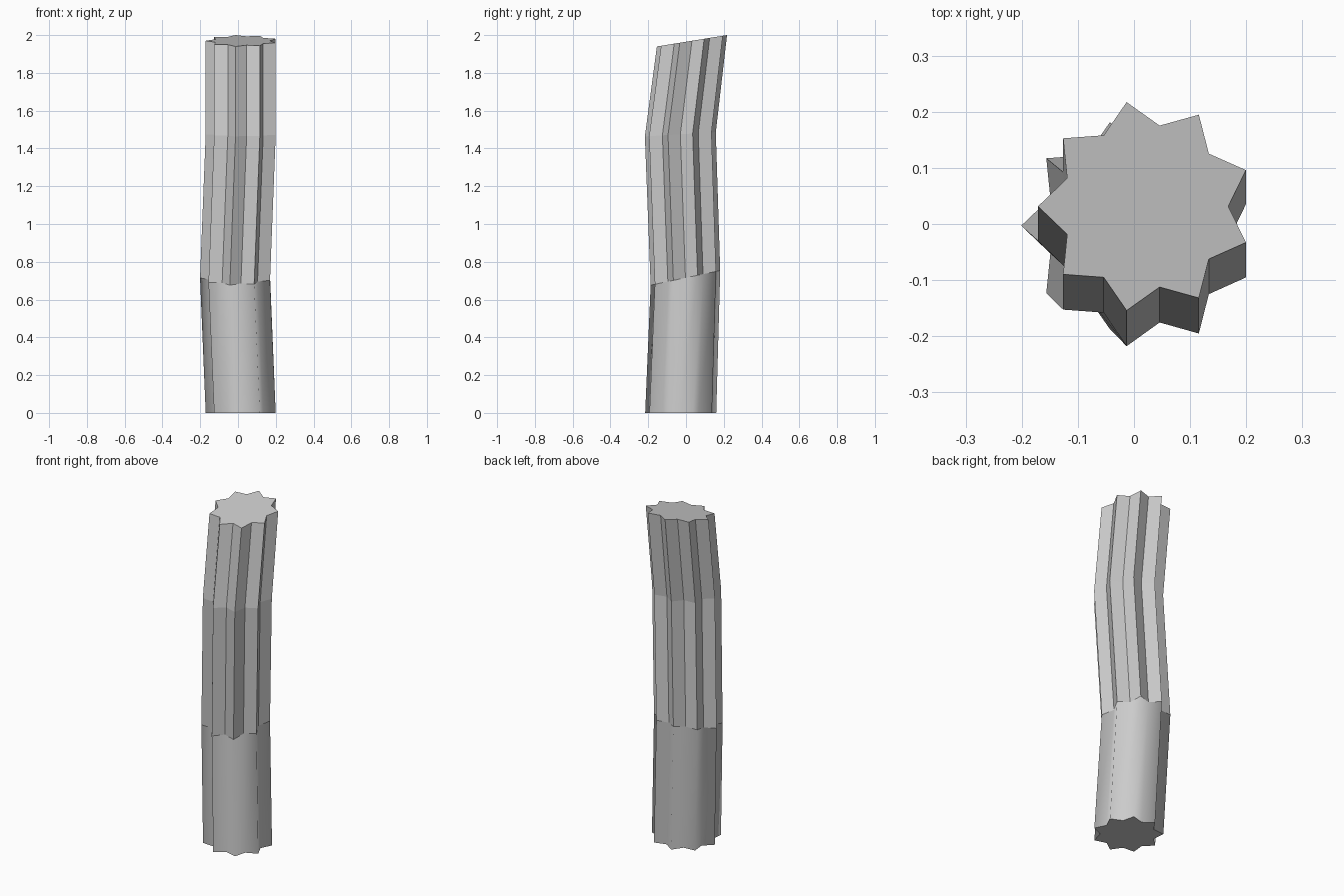
import bpy, bmesh
from math import sin, cos, pi, atan

if "Cube" in bpy.data.objects:
    bpy.data.objects.remove(bpy.data.objects["Cube"])

POINTS, R_OUT, R_IN = 9, 0.191, 0.148

# Centre x, y, z and front-to-back slope of each star ring
RINGS = [(0.02, -0.028, 0.0, 0.0),
         (-0.01, -0.003, 0.715, 0.21),
         (0.02, -0.03, 1.475, 0.06),
         (0.02, 0.0315, 1.97, 0.162)]


def star_ring(bm, cx, cy, cz, slope):
    tilt = atan(slope)
    verts = []
    for i in range(2 * POINTS):
        r = R_IN if i % 2 else R_OUT
        a = pi + i * pi / POINTS
        u, v = r * cos(a), r * sin(a)
        verts.append(bm.verts.new((cx + u, cy + v * cos(tilt), cz + v * sin(tilt))))
    return verts


# Fluted, gently bent column; the lowest segment is smooth shaded
bm = bmesh.new()
rings = [star_ring(bm, *r) for r in RINGS]
n = 2 * POINTS
for level, (lo, hi) in enumerate(zip(rings, rings[1:])):
    for i in range(n):
        j = (i + 1) % n
        face = bm.faces.new((lo[i], lo[j], hi[j], hi[i]))
        face.smooth = level == 0

# End caps
bm.faces.new(list(reversed(rings[0])))
bm.faces.new(rings[-1])
bmesh.ops.recalc_face_normals(bm, faces=bm.faces[:])

mesh = bpy.data.meshes.new("fluted_trunk")
bm.to_mesh(mesh)
bm.free()
bpy.context.collection.objects.link(bpy.data.objects.new("fluted_trunk", mesh))
